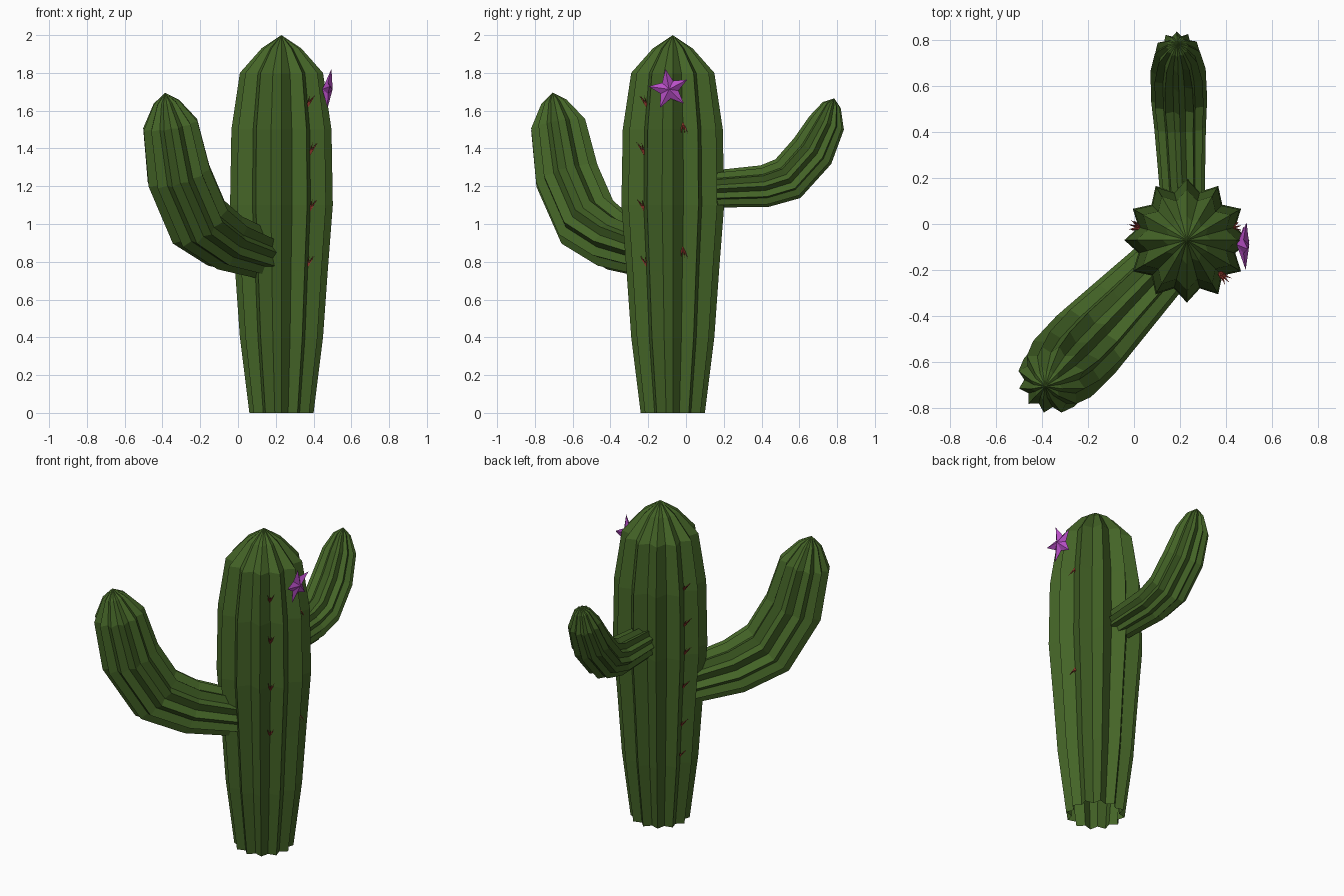
import bpy, bmesh, math
from mathutils import Vector

if "Cube" in bpy.data.objects:
    bpy.data.objects.remove(bpy.data.objects["Cube"])

def material(name, rgb):
    m = bpy.data.materials.new(name)
    m.diffuse_color = (*rgb, 1)
    m.use_nodes = True
    m.node_tree.nodes["Principled BSDF"].inputs["Base Color"].default_value = m.diffuse_color
    return m

green = material("cactus green", (0.058, 0.128, 0.020))
purple = material("flower purple", (0.48, 0.078, 0.57))
red = material("thorn red", (0.38, 0.05, 0.035))

CX, CY = 0.23, -0.07      # trunk axis
RIBS = 12

def finish(bm, name, mat):
    bmesh.ops.recalc_face_normals(bm, faces=bm.faces)
    me = bpy.data.meshes.new(name)
    bm.to_mesh(me)
    bm.free()
    me.materials.append(mat)
    ob = bpy.data.objects.new(name, me)
    bpy.context.collection.objects.link(ob)
    return ob

def ribbed_tube(name, origin, direction, rings, tip):
    """Star-section tube; rings are (distance along direction, z, radius)."""
    d = Vector(direction).normalized()
    side = Vector((-d.y, d.x, 0))
    pts = [origin + d * s + Vector((0, 0, z)) for s, z, r in rings]
    top = origin + d * tip[0] + Vector((0, 0, tip[1]))
    path = pts + [top]
    bm = bmesh.new()
    loops = []
    for i, (p, ring) in enumerate(zip(pts, rings)):
        out = (path[i + 1] - p).normalized()
        back = (p - path[i - 1]).normalized() if i else out
        normal = side.cross((out + back).normalized())
        loop = []
        for k in range(RIBS * 2):
            a = math.pi * k / RIBS
            r = ring[2] * (0.8 if k % 2 else 1)
            loop.append(bm.verts.new(p + (normal * math.cos(a) + side * math.sin(a)) * r))
        loops.append(loop)
    n = RIBS * 2
    for a, b in zip(loops, loops[1:]):
        for k in range(n):
            bm.faces.new((a[k], a[(k + 1) % n], b[(k + 1) % n], b[k]))
    apex = bm.verts.new(top)
    for k in range(n):
        bm.faces.new((loops[-1][k], loops[-1][(k + 1) % n], apex))
    return finish(bm, name, green)

axis = Vector((CX, CY, 0))

# Trunk, open underneath
ribbed_tube("trunk", axis, (1, 0, 0),
            [(0, 0, .17), (0, .4, .22), (0, .75, .245), (0, 1.1, .272),
             (0, 1.5, .265), (0, 1.8, .22), (0, 1.93, .105)], (0, 2.0))

# Large arm, toward front left
ribbed_tube("large_arm", axis, (-0.62, -0.64, 0),
            [(.10, .83, .13), (.43, .91, .16), (.63, 1.01, .178), (.78, 1.255, .175),
             (.845, 1.525, .15), (.875, 1.645, .07)], (.885, 1.695))

# Small arm, toward the back
ribbed_tube("small_arm", Vector((.215, 0, 0)), (-0.035, 1, 0),
            [(.05, 1.18, .093), (.415, 1.2, .112), (.54, 1.24, .122), (.67, 1.385, .12),
             (.745, 1.535, .098), (.772, 1.63, .05)], (.785, 1.665))

# Five-pointed flower on the right of the trunk, leaning with the surface
bm = bmesh.new()
c = Vector((.476, -.09, 1.713))
rim = []
for k in range(10):
    a = math.radians(100 + 36 * k)
    r = .05 if k % 2 else .11
    y, z = r * math.cos(a), r * math.sin(a)
    rim.append(bm.verts.new(c + Vector((.008 + .1 * z if k % 2 == 0 else 0, y, z))))
front = bm.verts.new(c + Vector((.025, 0, 0)))
rear = bm.verts.new(c + Vector((-.03, 0, 0)))
for k in range(10):
    bm.faces.new((rim[k], rim[(k + 1) % 10], front))
    bm.faces.new((rim[(k + 1) % 10], rim[k], rear))
finish(bm, "flower", purple)

# Thorn clusters sit in the grooves: (groove angle, vertical lean, (height, groove radius)...)
def trunk_radius(z):
    return .8 * (.17 + .1 * min(z / 1.1, 1) - .045 * max(0, (z - 1.4) / .4))

bm = bmesh.new()
rows = [(-45, 1.2, (.77, 1.07, 1.37, 1.62)),
        (15, -1.2, (.88, 1.54)),
        (165, 1.0, (.43, .63, .88, 1.1, 1.28, 1.5))]
for deg, lean, heights in rows:
    a = math.radians(deg)
    out = Vector((math.cos(a), math.sin(a), 0))
    side = Vector((-out.y, out.x, 0))
    for z in heights:
        base = axis + out * (trunk_radius(z) - .005) + Vector((0, 0, z))
        for spread in (-.45, 0, .45):
            d = (out + side * spread + Vector((0, 0, lean * (1 + abs(spread) * .5)))).normalized()
            u = d.cross(side).normalized() * .008
            w = d.cross(u).normalized() * .008
            ring = [bm.verts.new(base + v) for v in (u, w, -u, -w)]
            tip = bm.verts.new(base + d * .08)
            for k in range(4):
                bm.faces.new((ring[k], ring[(k + 1) % 4], tip))
finish(bm, "thorns", red)
